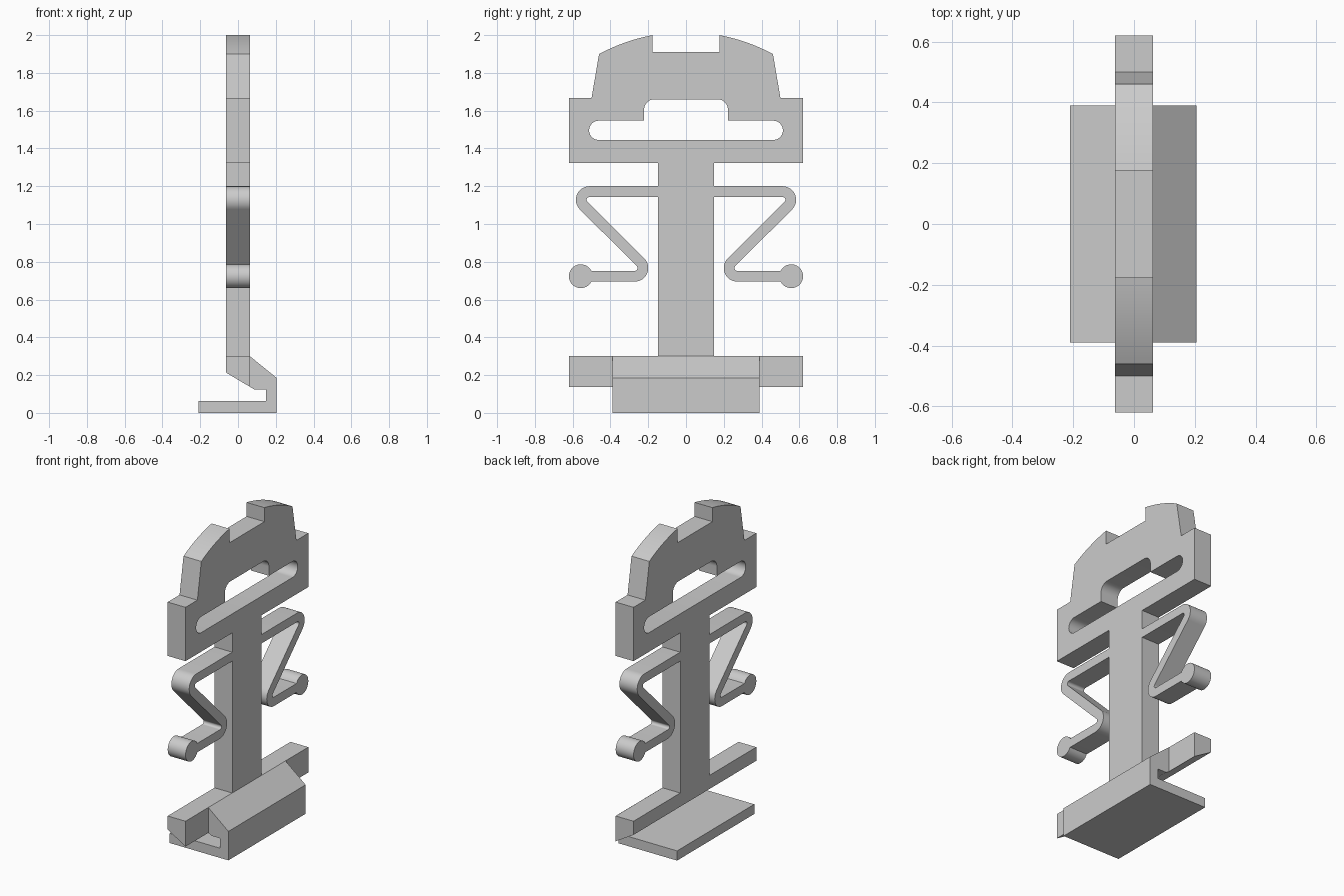
import bpy
import bmesh
from math import sin, cos, radians
from mathutils import Vector

cube = bpy.data.objects.get("Cube")
if cube:
    bpy.data.objects.remove(cube)

grey = bpy.data.materials.new("light_grey")
grey.use_nodes = True
colour = (0.6, 0.6, 0.6, 1)
grey.diffuse_color = colour
grey.node_tree.nodes["Principled BSDF"].inputs["Base Color"].default_value = colour

HALF = 0.063        # half thickness of the plate


def arc(cx, cy, r, start, end, steps=12):
    """Points along a circular arc, angles in degrees."""
    angles = [radians(start + (end - start) * i / steps) for i in range(steps + 1)]
    return [(cx + r * cos(a), cy + r * sin(a)) for a in angles]


def mirrored(half):
    """Close a half outline by reflecting it."""
    return half + [(-u, v) for u, v in reversed(half)]


def prism(name, loops, axis, low, high):
    """Extrude a flat outline (with optional holes) along x or y."""
    def place(u, v, d):
        return (d, u, v) if axis == "x" else (u, d, v)

    bm = bmesh.new()
    edges = []
    for loop in loops:
        verts = [bm.verts.new(place(u, v, low)) for u, v in loop]
        edges += [bm.edges.new((a, b)) for a, b in zip(verts, verts[1:] + verts[:1])]
    bmesh.ops.triangle_fill(bm, edges=edges, use_beauty=True)
    result = bmesh.ops.extrude_face_region(bm, geom=bm.faces[:])
    moved = [g for g in result["geom"] if isinstance(g, bmesh.types.BMVert)]
    shift = Vector(place(0, 0, high - low))
    bmesh.ops.translate(bm, verts=moved, vec=shift)
    bmesh.ops.recalc_face_normals(bm, faces=bm.faces[:])

    mesh = bpy.data.meshes.new(name)
    bm.to_mesh(mesh)
    bm.free()
    mesh.materials.append(grey)
    obj = bpy.data.objects.new(name, mesh)
    bpy.context.collection.objects.link(obj)
    bpy.ops.object.select_all(action="DESELECT")
    obj.select_set(True)
    bpy.context.view_layer.objects.active = obj
    bpy.ops.object.shade_smooth_by_angle(angle=radians(30))
    return obj


# Head: notch, domed crown, shoulders
crown = arc(0, 1.048, 0.968, 79.5, 61.6)
head = [(0.177, 1.91)] + crown + [(0.50, 1.667), (0.62, 1.667),
                                  (0.62, 1.323), (0.148, 1.323)]

# Folded spring arm ending in a round knob
OUTER, INNER = 0.072, 0.015
upper, lower = (0.511, 1.128), (0.272, 0.767)
arm = [(0.148, 1.2)]
arm += arc(*upper, OUTER, 90, -45)
arm += arc(*lower, INNER, 135, 270)
arm += arc(0.557, 0.7235, 0.063, 153, -153, 28)
arm += arc(*lower, OUTER, 270, 135)
arm += arc(*upper, INNER, -45, 90)
arm += [(0.148, 1.143)]

# Slot through the head, with a raised middle
slot = arc(0.462, 1.496, 0.051, -90, 90, 16)
slot += [(0.222, 1.547)] + arc(0.167, 1.605, 0.055, 0, 90)

# Plate: head, arms and stem in one outline
plate = head + arm + [(0.148, 0.30)]
prism("plate_with_spring_arms", [mirrored(plate), mirrored(slot)], "x", -HALF, HALF)

# Hooked foot below the stem
foot = [(-HALF, 0.30), (HALF, 0.30), (0.205, 0.185), (0.205, 0), (-0.21, 0),
        (-0.21, 0.062), (0.147, 0.062), (0.147, 0.125), (0.085, 0.125),
        (-HALF, 0.213)]
prism("hooked_foot", [foot], "y", -0.39, 0.39)

# Cross bar ends with a sloping underside
bar = [(-HALF, 0.30), (HALF, 0.30), (HALF, 0.138), (-HALF, 0.213)]
prism("front_bar_end", [bar], "y", -0.62, -0.39)
prism("back_bar_end", [bar], "y", 0.39, 0.62)
